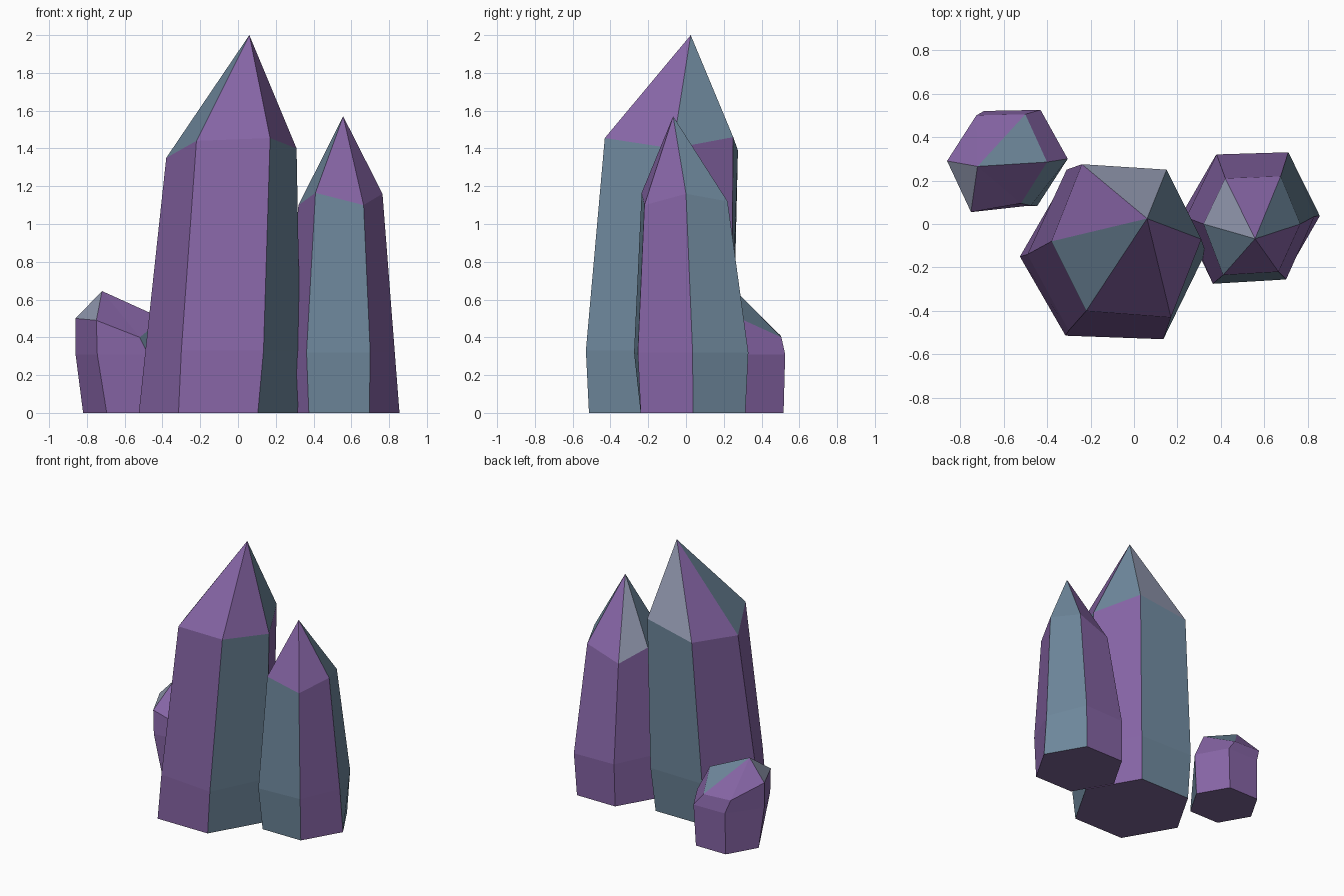
import bpy, bmesh
from math import sin, cos, radians

if "Cube" in bpy.data.objects:
    bpy.data.objects.remove(bpy.data.objects["Cube"])

COLOURS = {"P": ("violet", (0.24, 0.13, 0.38, 1)),
           "S": ("slate", (0.16, 0.25, 0.34, 1)),
           "G": ("pale_grey", (0.28, 0.31, 0.42, 1)),
           "D": ("dark_base", (0.20, 0.13, 0.30, 1))}
MATS = {}
for key, (name, rgba) in COLOURS.items():
    MATS[key] = bpy.data.materials.new(name)
    MATS[key].diffuse_color = rgba
ORDER = list(COLOURS)


def crystal(name, centre, radius, belly_z, belly, shoulder, apex, sides, tips):
    """Six-sided crystal: regular foot, hand-cut belly and shoulder rings, one point.
    Rings start at the left corner and run counter-clockwise seen from above."""
    bm = bmesh.new()
    foot = [(centre[0] + radius * cos(radians(a)), centre[1] + radius * sin(radians(a)), 0)
            for a in range(180, 540, 60)]
    rings = [[bm.verts.new(p) for p in ring]
             for ring in (foot, [(x, y, belly_z) for x, y in belly], shoulder)]
    top = bm.verts.new(apex)

    def face(verts, colour):
        bm.faces.new(verts).material_index = ORDER.index(colour)

    face(rings[0][::-1], "D")
    for i in range(6):
        j = (i + 1) % 6
        for low, high in zip(rings, rings[1:]):
            face((low[i], low[j], high[j], high[i]), sides[i])
        face((rings[2][i], rings[2][j], top), tips[i])
    bmesh.ops.recalc_face_normals(bm, faces=bm.faces[:])
    mesh = bpy.data.meshes.new(name)
    bm.to_mesh(mesh)
    bm.free()
    for key in ORDER:
        mesh.materials.append(MATS[key])
    obj = bpy.data.objects.new(name, mesh)
    bpy.context.collection.objects.link(obj)
    return obj


# Tall middle crystal
crystal("tall_crystal", (-0.105, -0.15), 0.42, 0.33,
        [(-0.49, -0.14), (-0.30, -0.49), (0.135, -0.53), (0.33, -0.13), (0.13, 0.24), (-0.31, 0.25)],
        [(-0.38, -0.08, 1.35), (-0.22, -0.40, 1.44), (0.17, -0.43, 1.455),
         (0.31, -0.07, 1.40), (0.15, 0.25, 1.46), (-0.24, 0.275, 1.39)],
        (0.06, 0.025, 2.0), "PPSPSP", "SPPSGP")

# Medium crystal on the right
crystal("medium_crystal", (0.535, 0.037), 0.32, 0.32,
        [(0.24, 0.03), (0.363, -0.275), (0.70, -0.255), (0.83, 0.035), (0.71, 0.33), (0.38, 0.32)],
        [(0.32, 0.0, 1.10), (0.41, -0.235, 1.165), (0.665, -0.22, 1.10),
         (0.765, 0.0, 1.16), (0.675, 0.22, 1.12), (0.42, 0.21, 1.03)],
        (0.557, -0.068, 1.57), "PSPSPP", "SPPSPG")

# Small stub at the back left
crystal("small_crystal", (-0.57, 0.30), 0.25, 0.31,
        [(-0.86, 0.29), (-0.745, 0.055), (-0.475, 0.085), (-0.305, 0.30), (-0.43, 0.525), (-0.69, 0.52)],
        [(-0.86, 0.29, 0.50), (-0.75, 0.055, 0.49), (-0.52, 0.095, 0.40),
         (-0.40, 0.285, 0.50), (-0.50, 0.505, 0.40), (-0.725, 0.50, 0.41)],
        (-0.72, 0.265, 0.645), "PPSPPP", "GPPSPP")

for m in bpy.data.materials:
    if m.users and not m.is_grease_pencil:
        m.use_nodes = True
        m.node_tree.nodes["Principled BSDF"].inputs["Base Color"].default_value = m.diffuse_color
